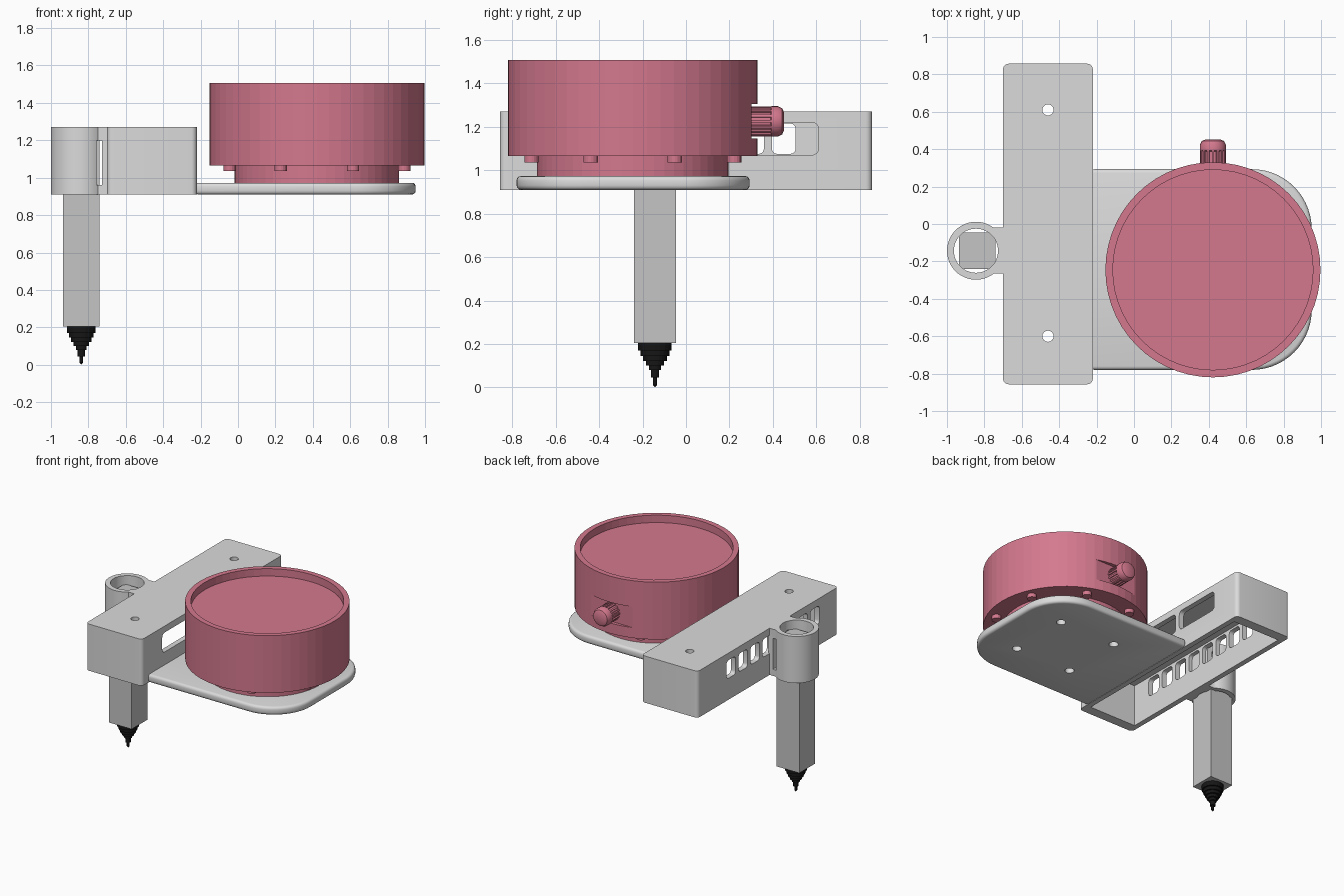
import bpy, bmesh
from math import pi, cos, sin
from mathutils import Matrix, Vector

cube = bpy.data.objects.get("Cube")
if cube:
    bpy.data.objects.remove(cube, do_unlink=True)


def material(name, r, g, b):
    m = bpy.data.materials.new(name)
    m.use_nodes = True
    m.diffuse_color = (r, g, b, 1)
    bsdf = next(n for n in m.node_tree.nodes if n.type == 'BSDF_PRINCIPLED')
    bsdf.inputs["Base Color"].default_value = (r, g, b, 1)
    return m


BODY = material("light grey", 0.71, 0.71, 0.71)
POST = material("mid grey", 0.56, 0.56, 0.56)
PINK = material("dusty pink", 0.66, 0.19, 0.27)
BLACK = material("black", 0.008, 0.008, 0.008)


def finish(name, bm, mat):
    bmesh.ops.remove_doubles(bm, verts=bm.verts, dist=1e-5)
    bmesh.ops.recalc_face_normals(bm, faces=bm.faces)
    me = bpy.data.meshes.new(name)
    bm.to_mesh(me)
    bm.free()
    ob = bpy.data.objects.new(name, me)
    bpy.context.collection.objects.link(ob)
    me.materials.append(mat)
    return ob


def rounded(a0, a1, b0, b1, radii, steps=6):
    """Rectangle outline; radii start at the low corner, anticlockwise."""
    pts = []
    corners = [(a0, b0, 1, 1), (a1, b0, -1, 1), (a1, b1, -1, -1), (a0, b1, 1, -1)]
    for i, ((a, b, sa, sb), r) in enumerate(zip(corners, radii)):
        n = steps if r else 0
        for k in range(n + 1):
            t = pi + i * pi / 2 + (k / n * pi / 2 if n else 0)
            pts.append((a + sa * r + r * cos(t), b + sb * r + r * sin(t)))
    return pts


def prism(name, pts, lo, hi, mat, axis='z'):
    """Extrude an outline along z, along x (outline in yz) or y (outline in xz)."""
    place = {'z': lambda a, b, c: (a, b, c), 'x': lambda a, b, c: (c, a, b),
             'y': lambda a, b, c: (a, c, b)}[axis]
    bm = bmesh.new()
    face = bm.faces.new([bm.verts.new(place(a, b, lo)) for a, b in pts])
    new = bmesh.ops.extrude_face_region(bm, geom=[face])["geom"]
    move = Vector(place(0, 0, hi - lo))
    bmesh.ops.translate(bm, vec=move, verts=[v for v in new if isinstance(v, bmesh.types.BMVert)])
    return finish(name, bm, mat)


def box(name, x0, x1, y0, y1, z0, z1, mat):
    return prism(name, rounded(x0, x1, y0, y1, [0] * 4), z0, z1, mat)


def lathe(name, profile, centre, mat, steps=48, turn=None):
    """Spin (radius, height) points about z, then turn and place."""
    bm = bmesh.new()
    vs = [bm.verts.new((r, 0, z)) for r, z in profile]
    es = [bm.edges.new(p) for p in zip(vs, vs[1:])]
    bmesh.ops.spin(bm, geom=vs + es, cent=(0, 0, 0), axis=(0, 0, 1), angle=2 * pi, steps=steps)
    m = Matrix.Translation(centre) @ (turn or Matrix())
    bmesh.ops.transform(bm, matrix=m, verts=bm.verts)
    return finish(name, bm, mat)


def rod(name, x, y, r, z0, z1, mat, steps=24):
    return lathe(name, [(0, z0), (r, z0), (r, z1), (0, z1)], (x, y, 0), mat, steps)


def apply(ob, mod):
    with bpy.context.temp_override(object=ob, active_object=ob, selected_objects=[ob]):
        bpy.ops.object.modifier_apply(modifier=mod.name)


def combine(ob, other, op='DIFFERENCE'):
    mod = ob.modifiers.new("cut", 'BOOLEAN')
    mod.operation, mod.solver, mod.object = op, 'EXACT', other
    bpy.context.view_layer.update()
    apply(ob, mod)
    bpy.data.objects.remove(other, do_unlink=True)


def smooth(ob):
    bpy.ops.object.select_all(action='DESELECT')
    ob.select_set(True)
    bpy.context.view_layer.objects.active = ob
    bpy.ops.object.shade_smooth_by_angle(angle=0.6)


Z0, ZT = 0.91, 1.27

# Long housing: open underneath, two screw holes in the top
housing = prism("long_housing", rounded(-0.70, -0.22, -0.857, 0.857, [0.03] * 4), Z0, ZT, BODY)
combine(housing, box("cavity", -0.66, -0.26, -0.78, 0.78, Z0 - 0.1, 1.23, BODY))
for y in (-0.6, 0.61):
    combine(housing, rod("screw_hole", -0.46, y, 0.03, 1.1, 1.4, BODY, 16))
# Vent slots on the outer wall, wide windows on the inner wall
for i in range(8):
    y = 0.45 - i * 0.146
    slot = rounded(y - 0.055, y + 0.055, 1.075, 1.215, [0.025] * 4, 4)
    combine(housing, prism("slot", slot, -0.8, -0.6, BODY, 'x'))
for y in (-0.42, 0, 0.42):
    window = rounded(y - 0.19, y + 0.19, 1.07, 1.22, [0.03] * 4, 4)
    combine(housing, prism("window", window, -0.3, -0.1, BODY, 'x'))
smooth(housing)

# Base plate with rounded far corners and softened rim
plate = prism("base_plate", rounded(-0.23, 0.95, -0.78, 0.293, [0, 0.32, 0.32, 0], 14),
              Z0, 0.973, BODY)
bevel = plate.modifiers.new("rim", 'BEVEL')
bevel.width, bevel.segments, bevel.angle_limit = 0.02, 3, 1.0
apply(plate, bevel)
DX, DY = 0.422, -0.245
for sx in (-1, 1):
    for sy in (-1, 1):
        combine(plate, rod("mount_hole", DX + sx * 0.24, DY + sy * 0.24, 0.033, 0.85, 0.96, BODY))
smooth(plate)

# Sleeve and bracket holding the square post
PX, PY = -0.845, -0.143
sleeve = rod("post_sleeve", PX, PY, 0.155, Z0, ZT, BODY, 48)
combine(sleeve, box("bracket", -0.77, -0.69, -0.265, -0.02, Z0, ZT, BODY), 'UNION')
combine(sleeve, rod("bore", PX, PY, 0.118, 0.8, 1.4, BODY, 48))
combine(sleeve, box("bracket_slot", -0.757, -0.727, -0.4, 0.2, 0.96, 1.2, BODY))
smooth(sleeve)

# Square post and stepped point
box("square_post", -0.935, -0.74, -0.24, -0.046, 0.205, 1.2, POST)
tip = [(0, 0.205), (0.077, 0.205), (0.077, 0.17)]
for r, z in ((0.066, 0.145), (0.055, 0.122), (0.042, 0.1), (0.028, 0.08), (0.019, 0.045), (0.01, 0.012)):
    tip += [(r, tip[-1][1]), (r, z)]
tip.append((0, 0))
lathe("pointed_tip", tip, (-0.838, PY, 0), BLACK, 20)

# Drum: foot ring, wide body and shallow recess in the top
drum = lathe("drum", [(0, 0.973), (0.44, 0.973), (0.44, 1.065), (0.575, 1.065), (0.575, 1.507),
                      (0.535, 1.507), (0.535, 1.45), (0, 1.45)], (DX, DY, 0), PINK, 56)
combine(drum, box("knob_flat", 0.1, 0.75, 0.302, 0.5, 1.145, 1.305, PINK))

# Screw heads beneath the overhang
for i in range(8):
    a = (i + 0.5) * pi / 4
    rod("drum_screw", DX + 0.505 * cos(a), DY + 0.505 * sin(a), 0.033, 1.035, 1.07, PINK, 16)

# Side knob with gripping ribs
back = Matrix.Rotation(-pi / 2, 4, 'X')
knob = lathe("side_knob", [(0, 0), (0.06, 0), (0.06, 0.09), (0.07, 0.095), (0.07, 0.125),
                           (0.06, 0.145), (0.04, 0.154), (0, 0.154)],
             (DX, 0.298, 1.225), PINK, 24, back)
smooth(knob)
for i in range(16):
    a = i * pi / 8
    bm = bmesh.new()
    bmesh.ops.create_cube(bm, size=1, matrix=Matrix.Translation((DX, 0.345, 1.225))
                          @ Matrix.Rotation(a, 4, 'Y') @ Matrix.Translation((0.062, 0, 0))
                          @ Matrix.Diagonal((0.014, 0.095, 0.012, 1)))
    finish("knob_rib", bm, PINK)
